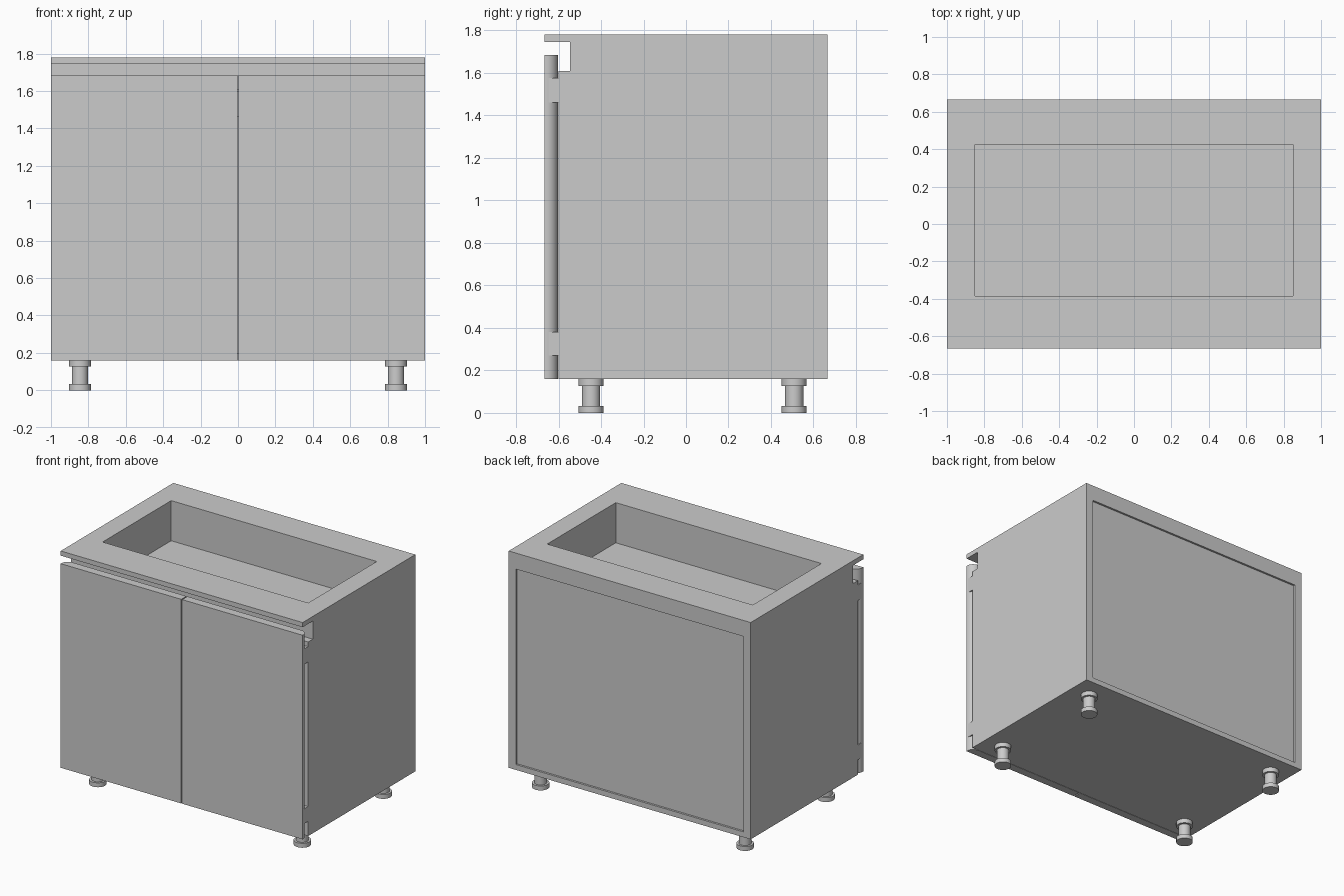
import bpy, bmesh, math

if "Cube" in bpy.data.objects:
    bpy.data.objects.remove(bpy.data.objects["Cube"])


def finish(name, bm):
    bmesh.ops.recalc_face_normals(bm, faces=bm.faces)
    me = bpy.data.meshes.new(name)
    bm.to_mesh(me)
    bm.free()
    ob = bpy.data.objects.new(name, me)
    bpy.context.collection.objects.link(ob)
    return ob


def loft(name, loops, closed_ends=True):
    """Skin a sequence of equal-length point loops and cap the ends."""
    bm = bmesh.new()
    rings = [[bm.verts.new(p) for p in loop] for loop in loops]
    n = len(rings[0])
    for a, b in zip(rings, rings[1:]):
        for i in range(n):
            j = (i + 1) % n
            bm.faces.new((a[i], a[j], b[j], b[i]))
    if closed_ends:
        bm.faces.new(rings[0])
        bm.faces.new(rings[-1])
    return finish(name, bm)


def rect(x0, x1, y0, y1, z):
    return [(x0, y0, z), (x1, y0, z), (x1, y1, z), (x0, y1, z)]


def box(name, x0, x1, y0, y1, z0, z1):
    return loft(name, [rect(x0, x1, y0, y1, z0), rect(x0, x1, y0, y1, z1)])


def smooth(ob):
    bpy.ops.object.select_all(action='DESELECT')
    ob.select_set(True)
    bpy.context.view_layer.objects.active = ob
    bpy.ops.object.shade_smooth_by_angle(angle=math.radians(35))


# Worktop with its sunken basin, as one continuous shell
Y = 0.665
loft("worktop_with_basin", [
    rect(-0.87, 0.87, -0.405, 0.445, 1.46),
    rect(-0.87, 0.87, -0.405, 0.445, 1.745),
    rect(-1, 1, -Y, Y, 1.745),
    rect(-1, 1, -Y, Y, 1.78),
    rect(-0.85, 0.85, -0.385, 0.425, 1.78),
    rect(-0.85, 0.85, -0.385, 0.425, 1.48)])

# Carcass base, recessed back panel and rear top rail
box("base_panel", -0.94, 0.94, -0.60, Y, 0.16, 0.20)
box("back_panel", -0.94, 0.94, 0.63, 0.65, 0.20, 1.66)
box("rear_top_rail", -0.94, 0.94, 0.60, Y, 1.66, 1.745)

# Finger-grip channel behind the top of the doors
box("grip_channel_back", -0.94, 0.94, -0.545, -0.53, 1.595, 1.745)
box("grip_channel_ledge", -0.94, 0.94, -0.60, -0.545, 1.595, 1.61)

side_profile = [(-0.60, 0.16), (Y, 0.16), (Y, 1.745), (-0.545, 1.745),
                (-0.545, 1.61), (-0.60, 1.61)]

for side, s in (("left", -1), ("right", 1)):
    # Side panel, notched for the grip channel
    loft(side + "_side_panel",
         [[(s * x, y, z) for y, z in side_profile] for x in (0.94, 1.0)])

    # Door with a rounded rear outer edge
    r = 0.055
    outline = [(0.004, -0.603), (0.004, -Y), (1.0, -Y)]
    outline += [(1 - r + r * math.cos(a), -0.603 - r + r * math.sin(a))
                for a in (math.radians(90) * i / 10 for i in range(11))]
    smooth(loft(side + "_door",
                [[(s * x, y, z) for x, y in outline] for z in (0.16, 1.685)]))

    # Hinges
    for where, z0, z1 in (("lower", 0.27, 0.38), ("upper", 1.46, 1.575)):
        xs = sorted((s * 0.93, s * 0.999))
        box(f"{side}_{where}_hinge", *xs, -0.655, -0.60, z0, z1)

    # Turned feet
    foot = [(0.059, 0), (0.059, 0.033), (0.043, 0.033), (0.043, 0.126),
            (0.059, 0.126), (0.059, 0.16)]
    for end, fy in (("front", -0.447), ("back", 0.509)):
        loops = [[(s * 0.845 + rad * math.cos(math.tau * i / 32),
                   fy + rad * math.sin(math.tau * i / 32), z)
                  for i in range(32)] for rad, z in foot]
        smooth(loft(f"{end}_{side}_foot", loops))
